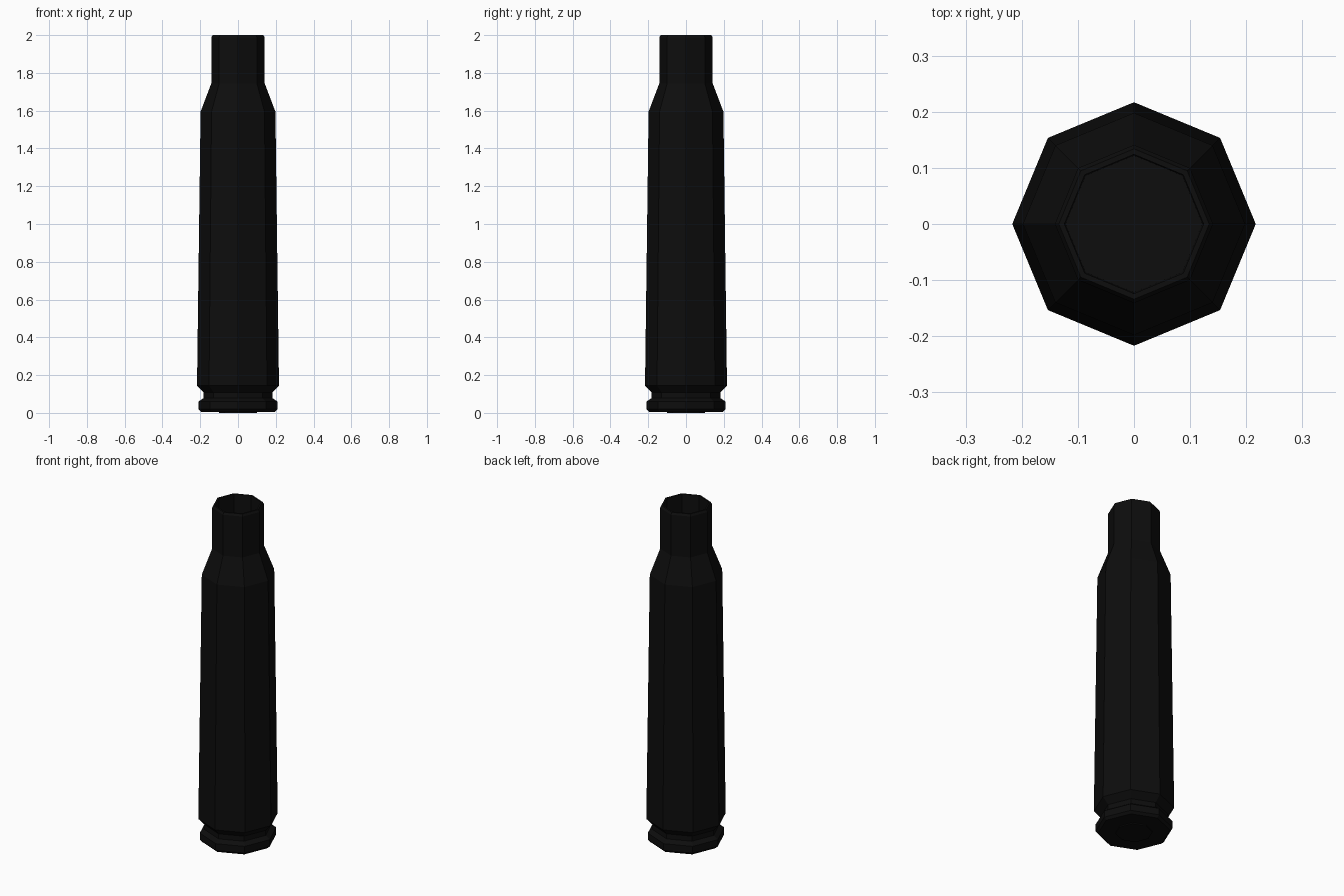
import bpy, bmesh, math

if "Cube" in bpy.data.objects:
    bpy.data.objects.remove(bpy.data.objects["Cube"])

SIDES = 8
black = bpy.data.materials.new("black_metal")
black.diffuse_color = (0.004, 0.004, 0.004, 1)
black.use_nodes = True
black.node_tree.nodes["Principled BSDF"].inputs["Base Color"].default_value = black.diffuse_color


def lathe(name, profile):
    """Spin (radius, z) points into a closed eight-sided solid with flat end caps."""
    bm = bmesh.new()
    rings = [[bm.verts.new((r * math.cos(2 * math.pi * i / SIDES),
                            r * math.sin(2 * math.pi * i / SIDES), z))
              for i in range(SIDES)] for r, z in profile]
    for a, b in zip(rings, rings[1:]):
        for i in range(SIDES):
            j = (i + 1) % SIDES
            bm.faces.new((a[i], a[j], b[j], b[i]))
    bm.faces.new(rings[0][::-1])
    bm.faces.new(rings[-1])
    bmesh.ops.recalc_face_normals(bm, faces=bm.faces)
    mesh = bpy.data.meshes.new(name)
    bm.to_mesh(mesh)
    bm.free()
    mesh.materials.append(black)
    obj = bpy.data.objects.new(name, mesh)
    bpy.context.collection.objects.link(obj)
    return obj


# Casing: base rim, groove, tapered body, shoulder, neck and open mouth
lathe("casing", [
    (0.195, 0.006), (0.209, 0.02), (0.209, 0.06), (0.182, 0.078),
    (0.182, 0.108), (0.217, 0.145), (0.198, 1.595), (0.141, 1.745),
    (0.141, 1.988), (0.134, 2.0), (0.124, 2.0), (0.122, 1.7),
])

# Round cap set in the underside
lathe("base_cap", [(0.10, 0.0), (0.10, 0.01)])
